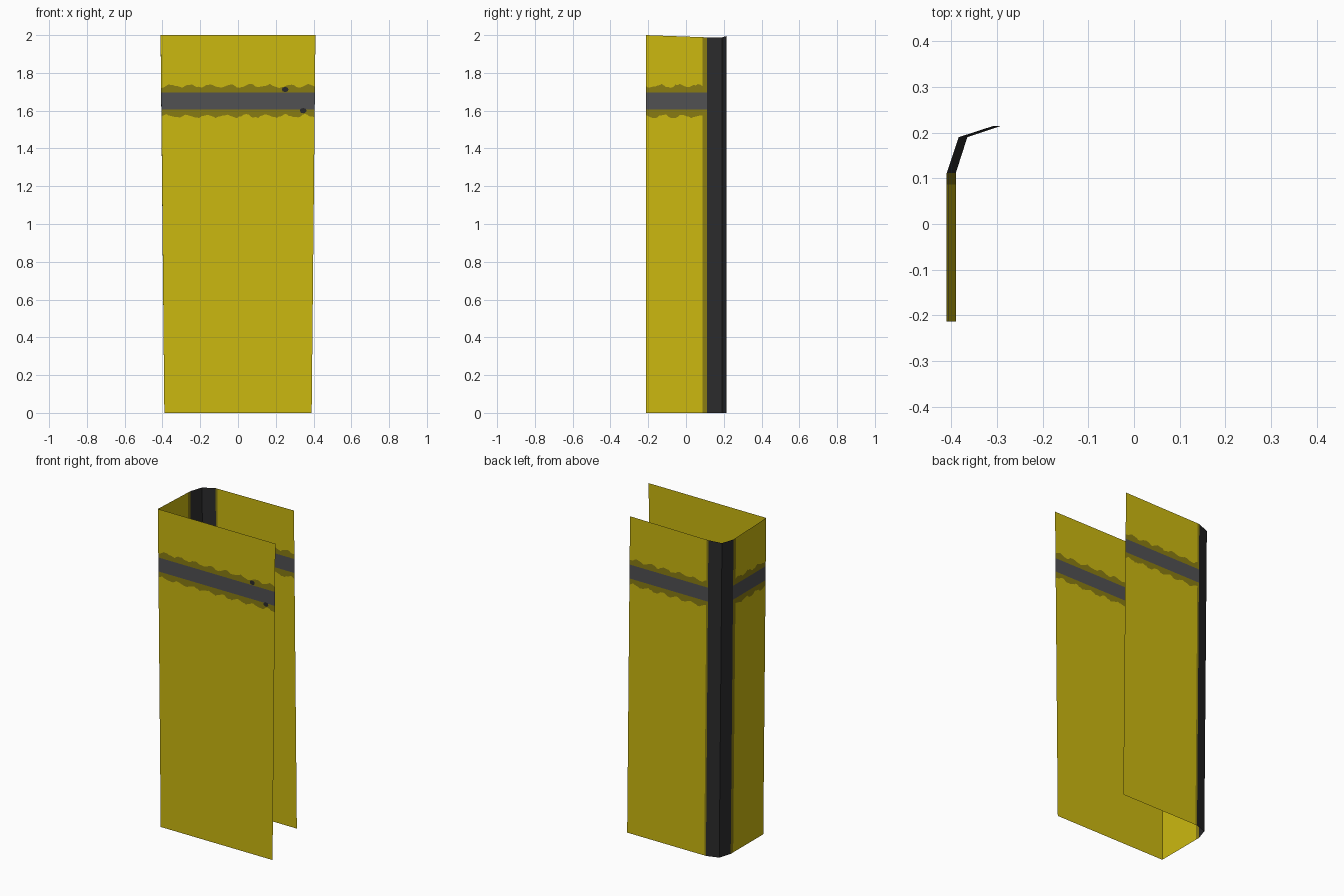
import bpy, math, random

if "Cube" in bpy.data.objects:
    bpy.data.objects.remove(bpy.data.objects["Cube"])

random.seed(4)


def mat(name, rgb):
    m = bpy.data.materials.new(name)
    m.diffuse_color = (*rgb, 1)
    m.use_nodes = True
    m.node_tree.nodes["Principled BSDF"].inputs["Base Color"].default_value = m.diffuse_color
    return m


YELLOW = mat("yellow", (0.60, 0.48, 0.005))
OLIVE = mat("dark yellow edge", (0.25, 0.20, 0.006))
GREY = mat("grey stripe", (0.082, 0.082, 0.085))
BLACK = mat("black trim", (0.023, 0.023, 0.024))


def make(name, verts, faces, mats, idx=None):
    me = bpy.data.meshes.new(name)
    me.from_pydata(verts, [], faces)
    for m in mats:
        me.materials.append(m)
    if idx:
        me.polygons.foreach_set("material_index", idx)
    me.update()
    ob = bpy.data.objects.new(name, me)
    bpy.context.collection.objects.link(ob)
    return ob


def ragged(s):
    """Width of the worn stripe border at distance s along a panel."""
    wave = 0.5 + 0.5 * math.cos(s * math.tau / 0.1)
    return 0.024 + 0.016 * wave + random.uniform(0, 0.008)


def panel(name, bottom, top, rim_start=0.0, rim_end=0.0):
    """Flat striped sheet between two (x, y, z) edge pairs, with worn side rims."""
    a, b = bottom
    c, d = top
    length = math.dist(a, b)
    n = round(length / 0.012)
    us = [i / n for i in range(n + 1)]
    us += [u for u in (rim_start / length, 1 - rim_end / length) if 0 < u < 1]
    us.sort()
    verts, faces, idx = [], [], []
    for u in us:
        lo = [p + (q - p) * u for p, q in zip(a, b)]
        hi = [p + (q - p) * u for p, q in zip(c, d)]
        s = u * length
        heights = (0, 1.607 - ragged(s + 0.02), 1.607, 1.695,
                   1.695 + ragged(s - 0.05), hi[2])
        for z in heights:
            t = z / hi[2]
            verts.append([p + (q - p) * t for p, q in zip(lo, hi)])
    for i in range(len(us) - 1):
        mid = (us[i] + us[i + 1]) / 2 * length
        rim = mid < rim_start or mid > length - rim_end
        for r in range(5):
            k = i * 6 + r
            faces.append((k, k + 6, k + 7, k + 1))
            m = (0, 1, 2, 1, 0)[r]
            idx.append(1 if rim and m == 0 else m)
    make(name, verts, faces, (YELLOW, OLIVE, GREY), idx)


F, B, C = -0.213, 0.215, 0.112
# front sheet, widening upward
panel("front_panel", [(-0.39, F, 0), (0.39, F, 0)], [(-0.41, F, 2), (0.41, F, 2)])
# left side sheet
panel("side_panel", [(-0.39, C, 0), (-0.39, F, 0)],
      [(-0.41, C, 1.988), (-0.41, F, 2)], rim_start=0.025)
# shorter back sheet
panel("back_panel", [(0.26, B, 0), (-0.29, B, 0)],
      [(0.24, B, 2), (-0.307, B, 1.995)], rim_end=0.012)

# two-facet black corner trim
low = [(-0.29, B, 0), (-0.365, 0.19, 0), (-0.39, C, 0)]
high = [(-0.307, B, 1.995), (-0.384, 0.19, 1.988), (-0.41, C, 1.988)]
make("corner_trim", low + high, [(0, 1, 4, 3), (1, 2, 5, 4)], [BLACK])

# small dark scuffs on the front stripe edges
for i, (x, z, r) in enumerate([(0.25, 1.712, 0.018), (0.345, 1.6, 0.018)]):
    ring = [(x + r * math.cos(t * math.tau / 8), F - 0.002,
             z + 0.8 * r * math.sin(t * math.tau / 8)) for t in range(8)]
    make(f"front_scuff_{i + 1}", ring, [tuple(range(8))], [BLACK])
